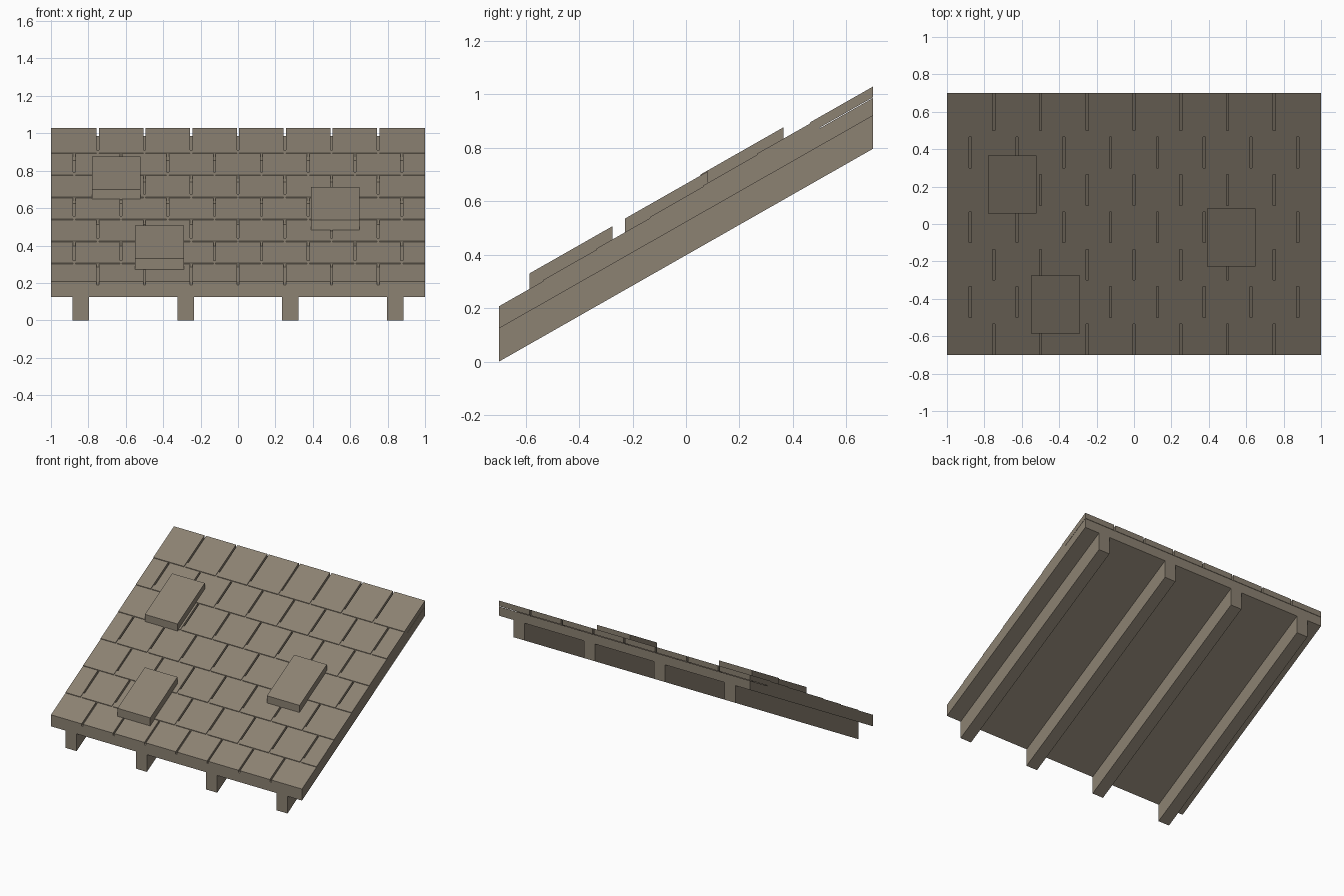
import bpy, bmesh

if "Cube" in bpy.data.objects:
    bpy.data.objects.remove(bpy.data.objects["Cube"])

SLOPE = 0.569          # rise per unit of depth
HALF_Y = 0.70

wood = bpy.data.materials.new("weathered grey brown")
wood.diffuse_color = (0.262, 0.223, 0.170, 1)
wood.use_nodes = True
wood.node_tree.nodes["Principled BSDF"].inputs["Base Color"].default_value = wood.diffuse_color


def add_slab(bm, x0, x1, y0, y1, low, high):
    """Box sheared along the roof slope; low/high are heights at the eave."""
    def corners(y):
        rise = (y + HALF_Y) * SLOPE
        return [bm.verts.new((x, y, z + rise))
                for x, z in ((x0, low), (x1, low), (x1, high), (x0, high))]
    front, back = corners(y0), corners(y1)
    bm.faces.new(front)
    bm.faces.new(back[::-1])
    for i in range(4):
        j = (i + 1) % 4
        bm.faces.new((front[j], front[i], back[i], back[j]))


def make_part(name, slabs):
    bm = bmesh.new()
    for s in slabs:
        add_slab(bm, *s)
    bmesh.ops.recalc_face_normals(bm, faces=bm.faces)
    mesh = bpy.data.meshes.new(name)
    bm.to_mesh(mesh)
    bm.free()
    mesh.materials.append(wood)
    obj = bpy.data.objects.new(name, mesh)
    bpy.context.collection.objects.link(obj)
    return obj


# Rafters under the deck
for i, x in enumerate((-0.84, -0.28, 0.28, 0.84)):
    make_part(f"rafter_{i + 1}", [(x - 0.044, x + 0.044, -HALF_Y, HALF_Y, 0.0, 0.124)])

# Roof deck
make_part("roof_deck", [(-1, 1, -HALF_Y, HALF_Y, 0.124, 0.19)])

# Overlapping shingle courses, every other one shifted by half a tile
GAP, PITCH = 0.012, 0.25
for row in range(7):
    y0 = max(-HALF_Y, -0.735 + 0.2 * row)
    y1 = -0.5 + 0.2 * row
    top = 0.207 + 0.0043 * row
    shift = PITCH / 2 if row % 2 else 0
    cuts = [-1 + shift + PITCH * k for k in range(9)]
    cuts = [-1 - GAP / 2] + [c for c in cuts if -0.99 < c < 0.99] + [1 + GAP / 2]
    make_part(f"shingle_row_{row + 1}",
              [(a + GAP / 2, b - GAP / 2, y0, y1, top - 0.04, top)
               for a, b in zip(cuts, cuts[1:])])

# Raised patch shingles lying on the roof
patches = [(-0.65, 0.21, 0.271), (0.52, -0.073, 0.267), (-0.42, -0.43, 0.265)]
for i, (x, y, top) in enumerate(patches):
    make_part(f"patch_shingle_{i + 1}",
              [(x - 0.13, x + 0.13, y - 0.155, y + 0.155, top - 0.058, top)])
